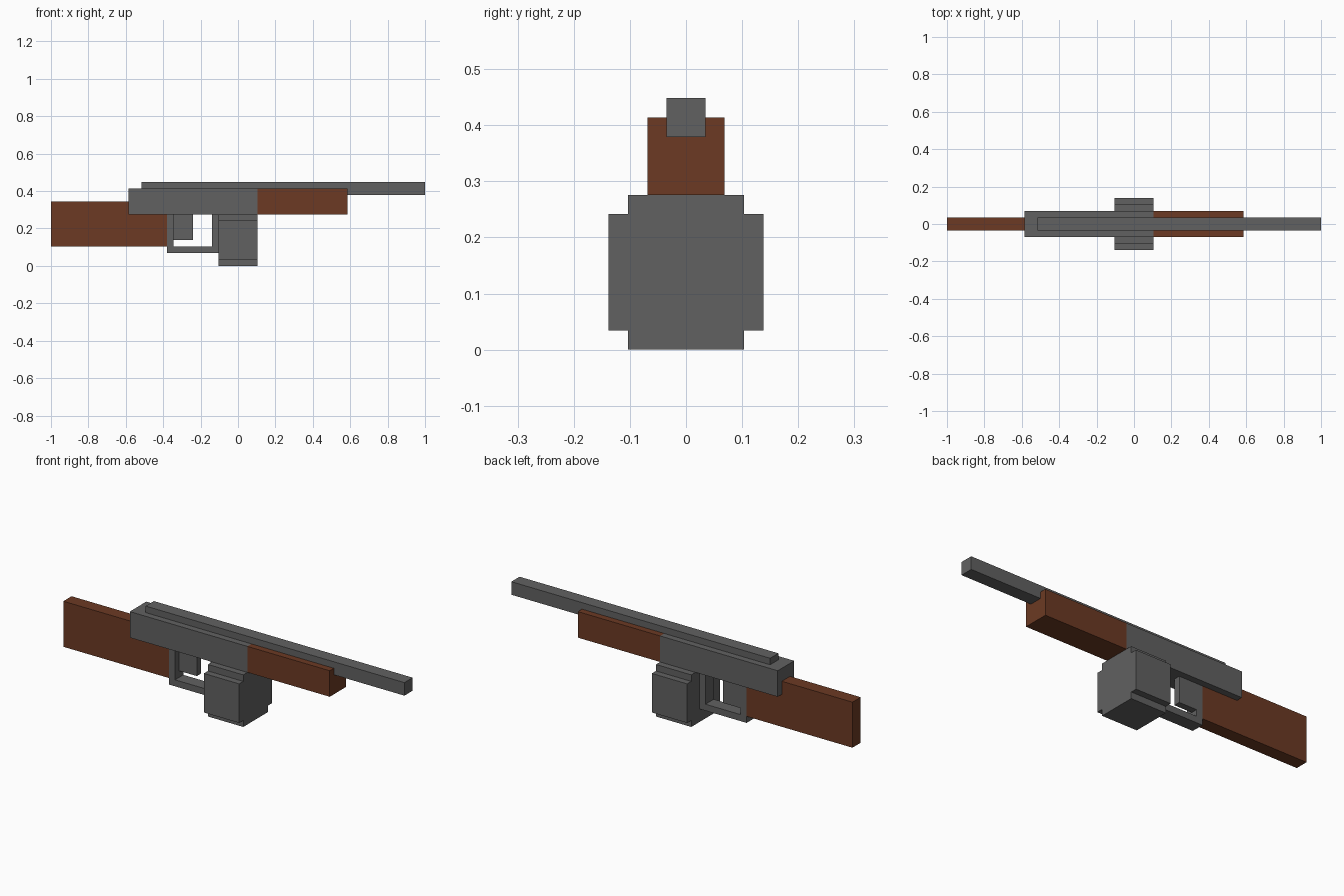
import bpy
import bmesh

cube = bpy.data.objects.get("Cube")
if cube:
    bpy.data.objects.remove(cube, do_unlink=True)

U = 1 / 29  # the model sits on a grid of 58 units along its length


def make_material(name, rgb):
    mat = bpy.data.materials.new(name)
    mat.use_nodes = True
    color = (*rgb, 1.0)
    mat.diffuse_color = color
    mat.node_tree.nodes["Principled BSDF"].inputs["Base Color"].default_value = color
    return mat


metal = make_material("gunmetal grey", (0.12, 0.12, 0.12))
wood = make_material("brown wood", (0.15, 0.042, 0.017))


def extrude(name, mat, profile, axis, lo, hi):
    """Extrude a closed profile along x (points are y, z) or y (points are x, z)."""
    bm = bmesh.new()

    def place(p, d):
        return (d * U, p[0] * U, p[1] * U) if axis == "x" else (p[0] * U, d * U, p[1] * U)

    face = bm.faces.new([bm.verts.new(place(p, lo)) for p in profile])
    grown = bmesh.ops.extrude_face_region(bm, geom=[face])
    step = ((hi - lo) * U, 0, 0) if axis == "x" else (0, (hi - lo) * U, 0)
    verts = [g for g in grown["geom"] if isinstance(g, bmesh.types.BMVert)]
    bmesh.ops.translate(bm, verts=verts, vec=step)
    bmesh.ops.recalc_face_normals(bm, faces=bm.faces)
    mesh = bpy.data.meshes.new(name)
    bm.to_mesh(mesh)
    bm.free()
    mesh.materials.append(mat)
    obj = bpy.data.objects.new(name, mesh)
    bpy.context.collection.objects.link(obj)
    return obj


def box(name, mat, x, y, z):
    rect = [(x[0], z[0]), (x[1], z[0]), (x[1], z[1]), (x[0], z[1])]
    return extrude(name, mat, rect, "y", *y)


# Wooden furniture
box("stock", wood, (-29, -11), (-1, 1), (3, 10))
box("fore_grip", wood, (3, 17), (-2, 2), (8, 12))

# Receiver and the long barrel set into its top
box("receiver", metal, (-17, 3), (-2, 2), (8, 12))
box("barrel", metal, (-15, 29), (-1, 1), (11, 13))

# U-shaped guard around the trigger
guard = [(-11, 8), (-11, 2), (-3, 2), (-3, 8), (-4, 8), (-4, 3), (-10, 3), (-10, 8)]
extrude("trigger_guard", metal, guard, "y", -1, 1)
box("trigger", metal, (-10, -7), (0, 1), (4, 8))

# Drum magazine with stepped corners
half = [(3, 0), (3, 1), (4, 1), (4, 7), (3, 7), (3, 8)]
drum = half + [(-y, z) for y, z in reversed(half)]
extrude("drum_magazine", metal, drum, "x", -3, 3)
